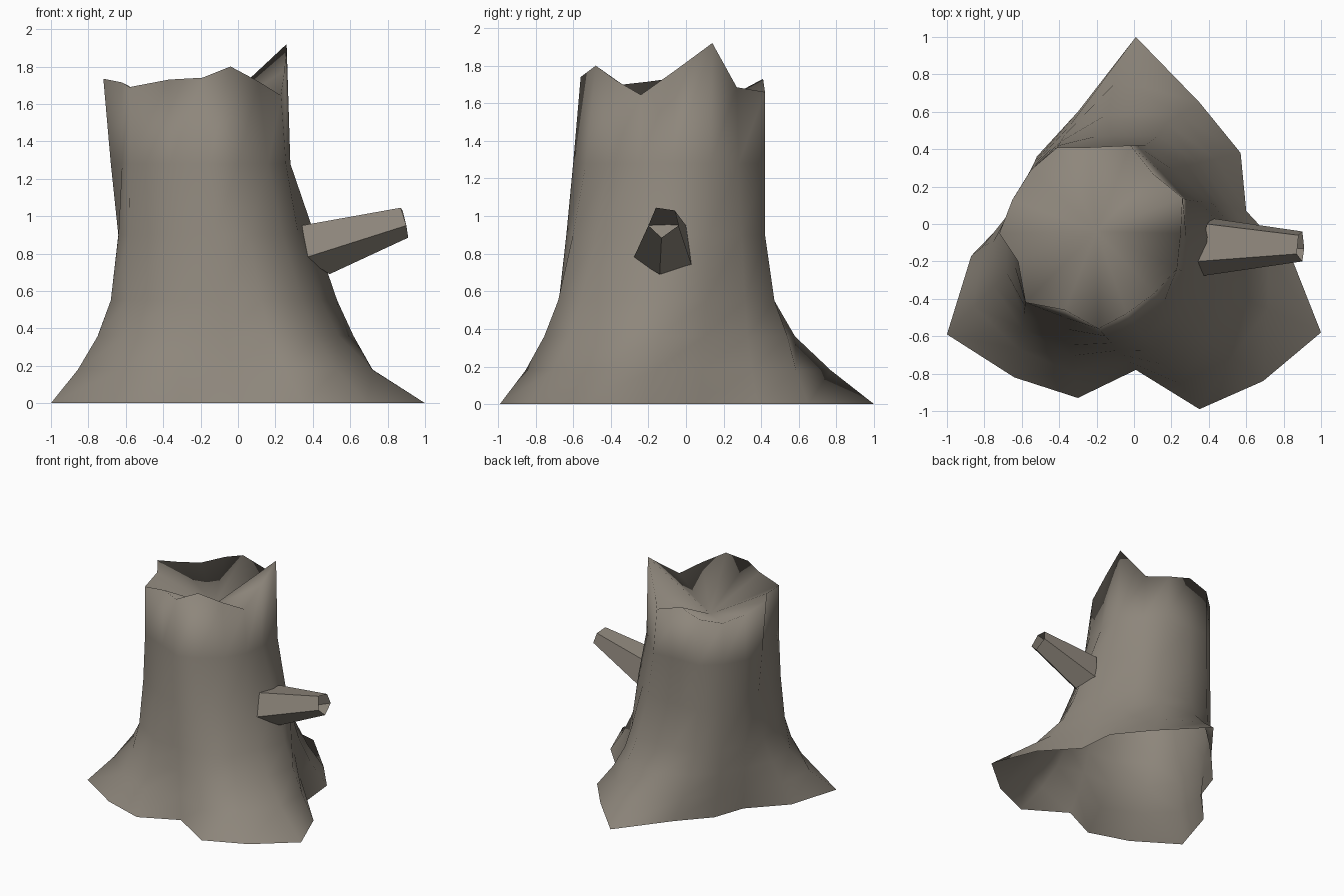
import bpy

if "Cube" in bpy.data.objects:
    bpy.data.objects.remove(bpy.data.objects["Cube"])

bark = bpy.data.materials.new("grey_brown_bark")
bark.diffuse_color = (0.27, 0.24, 0.2, 1)
bark.use_nodes = True
bark.node_tree.nodes["Principled BSDF"].inputs["Base Color"].default_value = bark.diffuse_color


def make(name, rings, smooth, apex=None):
    """Skin closed rings of equal length; optionally fan the last ring to a point."""
    n = len(rings[0])
    verts = [p for r in rings for p in r]
    faces = []
    for k in range(len(rings) - 1):
        for i in range(n):
            j = (i + 1) % n
            faces.append((k * n + i, k * n + j, k * n + n + j, k * n + n + i))
    if apex:
        verts.append(apex)
        top = (len(rings) - 1) * n
        faces += [(top + i, top + (i + 1) % n, len(verts) - 1) for i in range(n)]
    mesh = bpy.data.meshes.new(name)
    mesh.from_pydata(verts, [], faces)
    mesh.materials.append(bark)
    for p in mesh.polygons:
        p.use_smooth = smooth
    ob = bpy.data.objects.new(name, mesh)
    bpy.context.collection.objects.link(ob)
    return ob


# Jagged top edge and rooted ground outline, matching columns
rim = [(.26, .14, 1.92), (.10, .27, 1.685), (-.02, .42, 1.66), (-.24, .41, 1.73),
       (-.41, .41, 1.67), (-.55, .29, 1.63), (-.65, .13, 1.67), (-.72, -.05, 1.735),
       (-.62, -.20, 1.715), (-.58, -.42, 1.69), (-.37, -.46, 1.73), (-.19, -.56, 1.74),
       (-.04, -.48, 1.80), (.11, -.37, 1.72), (.23, -.24, 1.645), (.25, -.05, 1.78)]
ground = [(.60, .07), (.57, .38), (.35, .65), (.01, 1.0), (-.30, .60), (-.52, .36),
          (-.61, .10), (-.87, -.17), (-1.0, -.59), (-.64, -.82), (-.30, -.93),
          (.01, -.78), (.35, -.99), (.69, -.84), (1.0, -.58), (.85, -.20)]

# Rows: height, root spread at the back/left, at the front/right, then x and y limits
rows = [(.18, .62, .72, -.86, .73, -.88, .77),
        (.36, .34, .52, -.75, .62, -.76, .58),
        (.55, .16, .40, -.68, .53, -.68, .47),
        (.90, .05, .22, -.64, .41, -.65, .42),
        (1.28, .0, .09, -.68, .28, -.60, .42)]
# Columns whose roots climb higher (below 1) or stay lower (above 1)
climb = {0: .8, 11: .7, 12: .95, 14: 1.4, 15: .75}

rings = [[(x, y, 0) for x, y in ground]]
for z, back, front, x0, x1, y0, y1 in rows:
    ring = []
    for i, ((rx, ry, _), (gx, gy)) in enumerate(zip(rim, ground)):
        w = (front if i >= 10 or i <= 2 else back) ** climb.get(i, 1)
        x, y = rx + (gx - rx) * w, ry + (gy - ry) * w
        ring.append((min(max(x, x0), x1), min(max(y, y0), y1), z))
    rings.append(ring)
rings.append(rim)

# Trunk, open underneath, with its broken top dished in from the rim
make("trunk", rings, True, (-.2, -.04, 1.49))

# Broken-off hollow branch
branch_base = [(.34, -.20, .95), (.35, -.28, .775), (.49, -.14, .69),
               (.42, .03, .74), (.39, .0, .95)]
branch_end = [(.87, -.16, 1.045), (.90, -.20, .95), (.91, -.13, .885),
              (.90, -.04, .95), (.88, -.06, 1.03)]
make("branch", [branch_base, branch_end], False)
